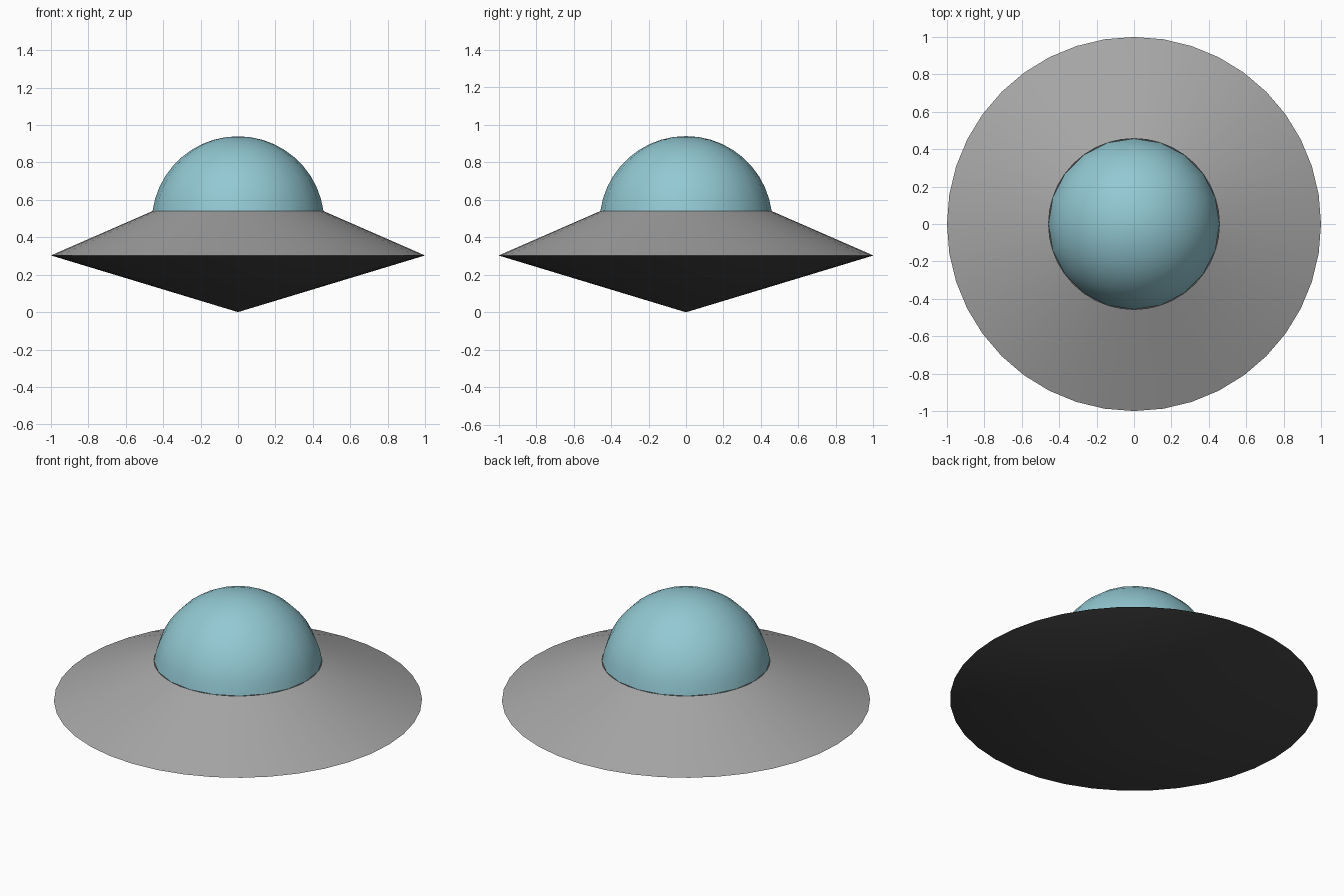
import bpy, math

if "Cube" in bpy.data.objects:
    bpy.data.objects.remove(bpy.data.objects["Cube"])


def material(name, rgb):
    mat = bpy.data.materials.new(name)
    mat.diffuse_color = (*rgb, 1)
    mat.use_nodes = True
    mat.node_tree.nodes["Principled BSDF"].inputs["Base Color"].default_value = mat.diffuse_color
    return mat


def lathe(name, profile, sides, mat=None):
    """Revolve (radius, z) points, listed bottom to top, around the z axis."""
    verts, rings, faces = [], [], []
    for r, z in profile:
        n = sides if r > 1e-5 else 1
        ring = []
        for i in range(n):
            a = 2 * math.pi * i / sides
            ring.append(len(verts))
            verts.append((r * math.cos(a), r * math.sin(a), z))
        rings.append(ring)
    for low, high in zip(rings, rings[1:]):
        for i in range(sides):
            j = (i + 1) % sides
            if len(low) == 1:
                faces.append((low[0], high[j], high[i]))
            elif len(high) == 1:
                faces.append((low[i], low[j], high[0]))
            else:
                faces.append((low[i], low[j], high[j], high[i]))
    mesh = bpy.data.meshes.new(name)
    mesh.from_pydata(verts, [], faces)
    obj = bpy.data.objects.new(name, mesh)
    bpy.context.collection.objects.link(obj)
    if mat:
        mesh.materials.append(mat)
    mesh.shade_smooth()
    return obj


RIM_Z, DECK_Z, DECK_R, TOP_Z = 0.303, 0.54, 0.457, 0.94

# Shallow dark cone underneath, and the sloping grey deck above the rim
lathe("lower_hull", [(0, 0), (1, RIM_Z)], 40, material("dark_grey", (0.06, 0.06, 0.06)))
lathe("upper_hull", [(1, RIM_Z), (DECK_R, DECK_Z)], 40, material("mid_grey", (0.38, 0.38, 0.38)))

# Glass dome: a cap of a sphere resting on the deck
h = TOP_Z - DECK_Z
R = (DECK_R ** 2 + h ** 2) / (2 * h)
start = math.asin((R - h) / R)
STEPS = 10
cap = []
for k in range(STEPS + 1):
    a = start + (math.pi / 2 - start) * k / STEPS
    cap.append((R * math.cos(a), TOP_Z - R + R * math.sin(a)))
lathe("dome", cap, 20, material("pale_blue", (0.29, 0.58, 0.65)))
